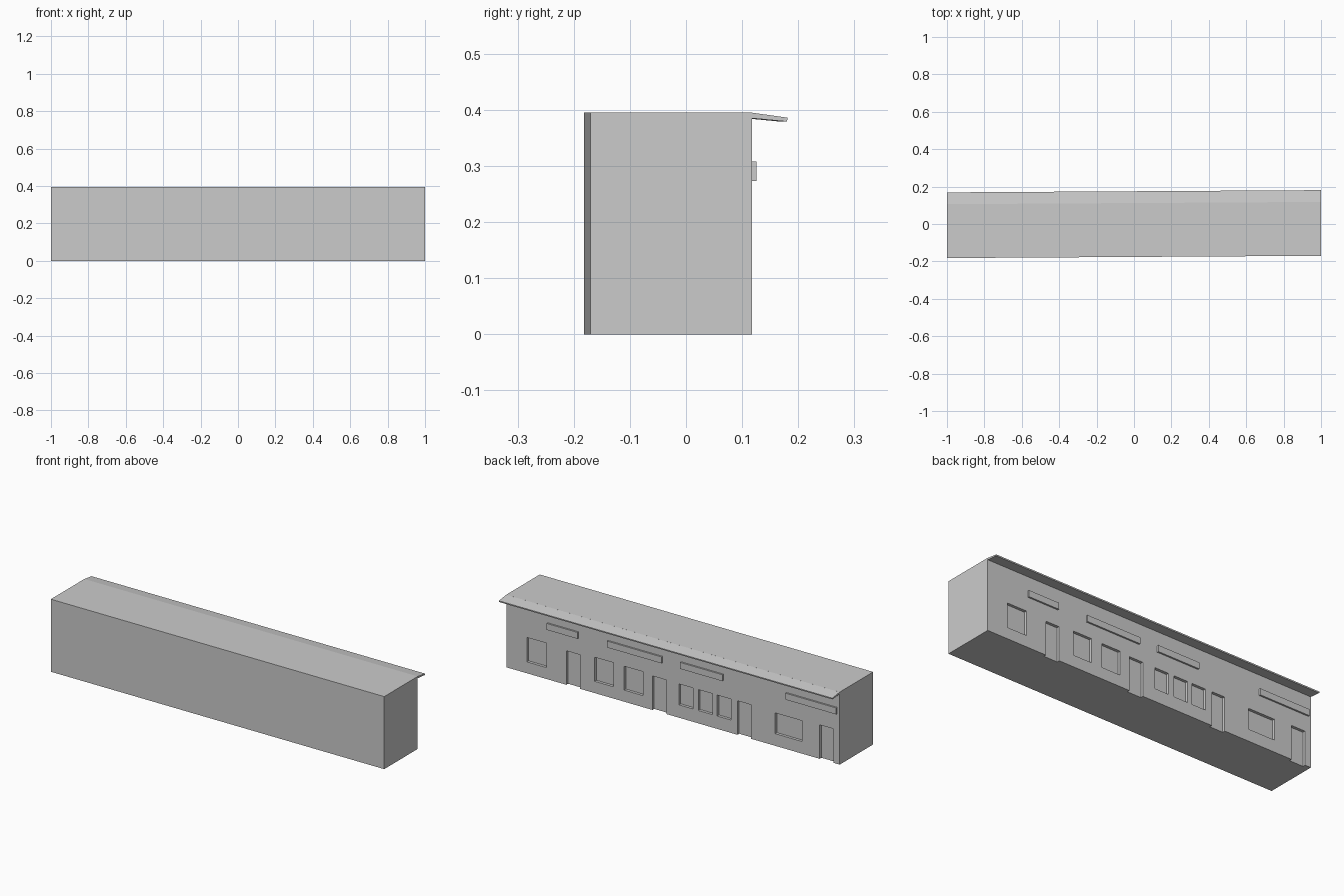
import bpy, bmesh
from mathutils import Vector

if "Cube" in bpy.data.objects:
    bpy.data.objects.remove(bpy.data.objects["Cube"])

SKEW = 0.006      # the block runs very slightly out of parallel with x
FRONT, BACK, TOP = -0.176, 0.112, 0.395
RECESS = 0.015


def make_object(name, bm):
    for v in bm.verts:
        v.co.y += SKEW * v.co.x
    bmesh.ops.recalc_face_normals(bm, faces=bm.faces)
    mesh = bpy.data.meshes.new(name)
    bm.to_mesh(mesh)
    bm.free()
    ob = bpy.data.objects.new(name, mesh)
    bpy.context.collection.objects.link(ob)
    return ob


def add_box(bm, x0, x1, y0, y1, z0, z1):
    lo, hi = Vector((x0, y0, z0)), Vector((x1, y1, z1))
    verts = bmesh.ops.create_cube(bm, size=1)["verts"]
    for v in verts:
        v.co = (lo + hi) / 2 + v.co * (hi - lo)


# Main block
bm = bmesh.new()
add_box(bm, -1, 1, FRONT, BACK, 0, TOP)
body = make_object("building_block", bm)

# Door and window openings: x from, x to, z from, z to
doors = [(0.558, 0.64), (0.04, 0.123), (-0.467, -0.387), (-0.964, -0.88)]
windows = [(0.76, 0.877, 0.062, 0.195), (0.357, 0.47, 0.064, 0.195),
           (0.18, 0.293, 0.063, 0.193), (-0.119, -0.036, 0.07, 0.184),
           (-0.238, -0.152, 0.07, 0.184), (-0.348, -0.265, 0.07, 0.184),
           (-0.774, -0.613, 0.066, 0.179)]
openings = [(a, b, -0.05, 0.185) for a, b in doors] + windows
bm = bmesh.new()
for x0, x1, z0, z1 in openings:
    add_box(bm, x0, x1, BACK - RECESS, BACK + 0.05, z0, z1)
cutter = make_object("opening_cutter", bm)
cutter.hide_render = True

mod = body.modifiers.new("openings", "BOOLEAN")
mod.operation, mod.solver, mod.object = "DIFFERENCE", "EXACT", cutter
bpy.context.view_layer.objects.active = body
bpy.ops.object.modifier_apply(modifier=mod.name)
bpy.data.objects.remove(cutter)

# Blank sign boards above the shop fronts
signs = [(0.567, 0.752), (0.063, 0.39), (-0.302, -0.049), (-0.985, -0.68)]
for i, (x0, x1) in enumerate(signs):
    bm = bmesh.new()
    add_box(bm, x0, x1, BACK - 0.002, BACK + 0.009, 0.273, 0.308)
    make_object(f"sign_board_{i + 1}", bm)

# Sloping canopy along the back eave
profile = [(BACK - 0.001, TOP), (BACK + 0.063, 0.386),
           (BACK + 0.062, 0.379), (BACK - 0.001, 0.385)]
bm = bmesh.new()
face = bm.faces.new([bm.verts.new((-1, y, z)) for y, z in profile])
ext = bmesh.ops.extrude_face_region(bm, geom=[face], use_keep_orig=True)
bmesh.ops.translate(bm, vec=(2, 0, 0),
                    verts=[g for g in ext["geom"] if isinstance(g, bmesh.types.BMVert)])
make_object("eave_canopy", bm)
